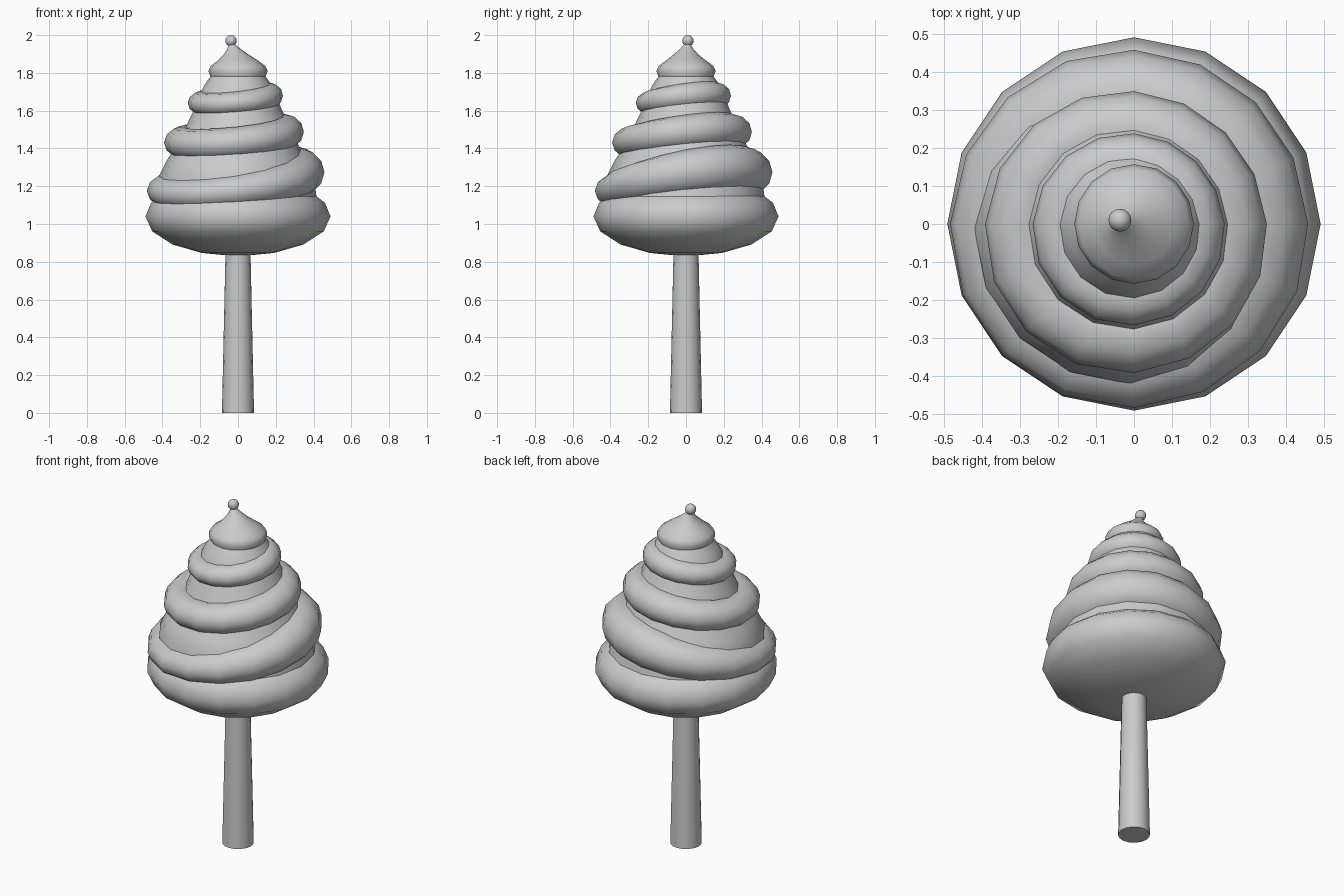
import bpy, bmesh, math

if "Cube" in bpy.data.objects:
    bpy.data.objects.remove(bpy.data.objects["Cube"])

SIDES = 16


def finish(name, rows, loop_rows=False):
    """Skin closed rings of points; close the ends with caps or loop back."""
    bm = bmesh.new()
    vs = [[bm.verts.new(p) for p in row] for row in rows]
    n = len(vs)
    for i in range(n if loop_rows else n - 1):
        a, b = vs[i], vs[(i + 1) % n]
        m = len(a)
        for j in range(m):
            k = (j + 1) % m
            bm.faces.new((a[j], a[k], b[k], b[j]))
    if not loop_rows:
        bm.faces.new(vs[0][::-1])
        bm.faces.new(vs[-1])
    bmesh.ops.recalc_face_normals(bm, faces=bm.faces)
    me = bpy.data.meshes.new(name)
    bm.to_mesh(me)
    bm.free()
    ob = bpy.data.objects.new(name, me)
    bpy.context.collection.objects.link(ob)
    bpy.ops.object.select_all(action='DESELECT')
    ob.select_set(True)
    bpy.context.view_layer.objects.active = ob
    bpy.ops.object.shade_smooth_by_angle(angle=math.radians(50))
    return ob


def lathe(name, profile, sides=SIDES):
    """Profile points are (radius, z, optional x shift, optional y shift)."""
    rows = []
    for p in profile:
        r, z, dx, dy = (tuple(p) + (0, 0))[:4]
        rows.append([(dx + r * math.cos(t), dy + r * math.sin(t), z)
                     for t in (2 * math.pi * i / sides for i in range(sides))])
    return finish(name, rows)


def swirl_ring(name, z, tilt, h, dh, outer, shift, width, sides=SIDES):
    """Fat ring, raised and pulled in towards the +x +y side."""
    rows = []
    for i in range(sides):
        t = 2 * math.pi * i / sides
        c = math.cos(t - math.pi / 4)
        row = []
        for j in range(12):
            u = 2 * math.pi * j / 12
            r = outer - shift * c - width + width * math.cos(u)
            row.append((r * math.cos(t), r * math.sin(t),
                        z + tilt * c + (h + dh * c) * math.sin(u)))
        rows.append(row)
    return finish(name, rows, loop_rows=True)


# Trunk
lathe("trunk", [(0.085, 0), (0.066, 0.86)])

# Rounded base of the foliage
base = [(0.49 * math.cos(a), 1.04 + 0.21 * math.sin(a))
        for a in (math.radians(d) for d in (-88, -67, -45, -22, 0, 20, 38))]
lathe("foliage_base", base)

# Inner foliage seen between the swirls
lathe("foliage_core", [(0.42, 1.12), (0.41, 1.25, -.01, -.01), (0.365, 1.34, -.01, -.01),
                       (0.32, 1.42), (0.285, 1.49), (0.26, 1.55), (0.23, 1.61),
                       (0.195, 1.70), (0.175, 1.74), (0.14, 1.79)])

# Swirl rings, bottom to top
swirl_ring("swirl_lower", 1.225, 0.07, 0.105, 0.02, 0.47, 0.018, 0.12)
swirl_ring("swirl_middle", 1.46, 0.04, 0.087, 0.005, 0.37, 0.03, 0.10)
swirl_ring("swirl_upper", 1.66, 0.027, 0.065, 0.005, 0.252, 0.02, 0.075)

# Curled cap
lathe("foliage_cap", [(0.10, 1.765), (0.143, 1.775), (0.157, 1.81), (0.145, 1.836),
                      (0.105, 1.866), (0.065, 1.898, -.01), (0.037, 1.925, -.02, .004),
                      (0.017, 1.95, -.032, .008), (0.01, 1.965, -.036, .01)])

# Ball on the tip
bpy.ops.mesh.primitive_uv_sphere_add(segments=16, ring_count=8, radius=0.03,
                                     location=(-0.037, 0.01, 1.97))
bpy.context.object.name = "tip_ball"
bpy.ops.object.shade_smooth()
